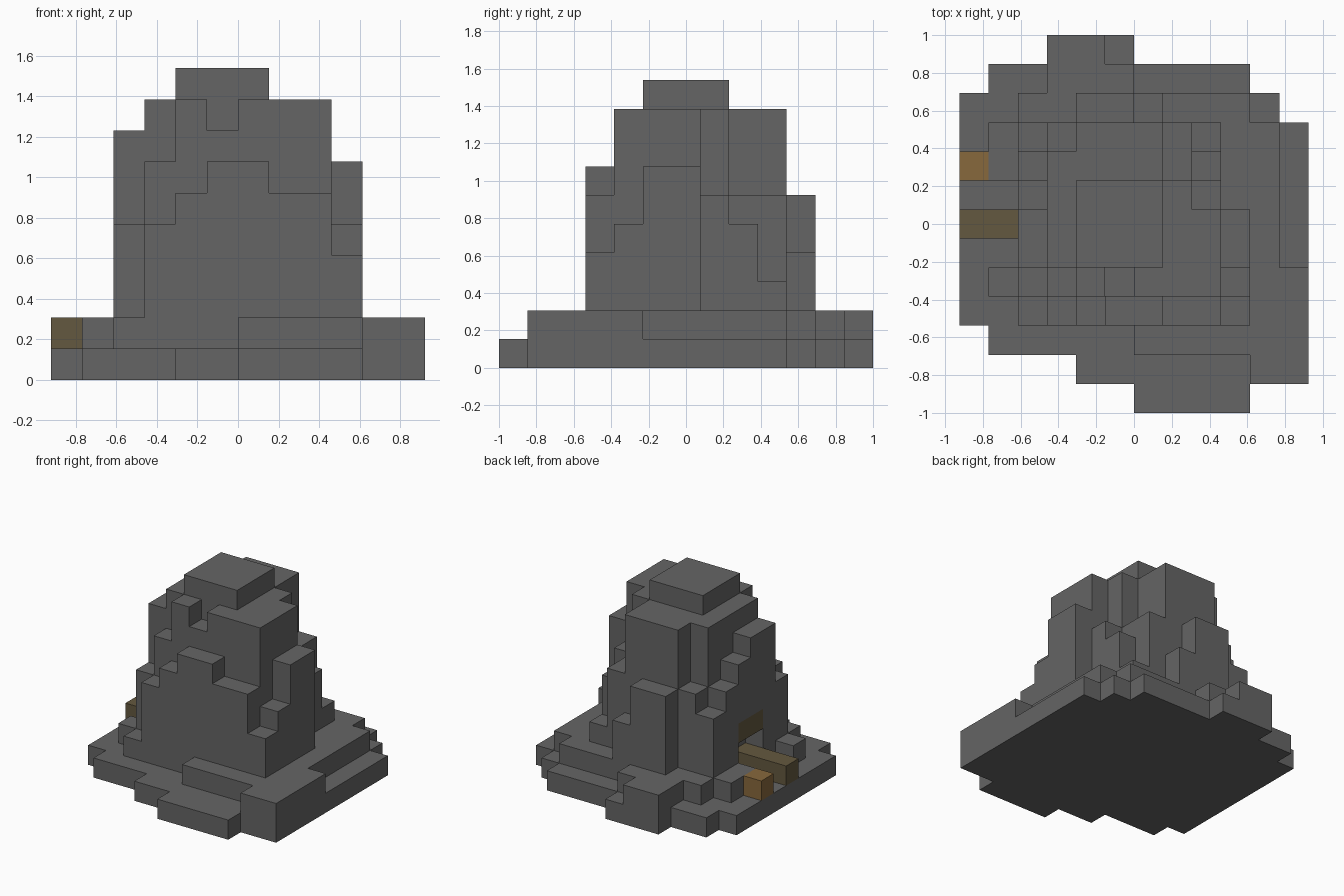
import bpy
import bmesh
from mathutils import Vector

default_cube = bpy.data.objects.get("Cube")
if default_cube:
    bpy.data.objects.remove(default_cube, do_unlink=True)

# The model is made of equal blocks on a grid, 12 wide, 13 deep, 10 high
BLOCK = 2 / 13
ORIGIN = Vector((-6 * BLOCK, -1, 0))


def make_material(name, colour):
    material = bpy.data.materials.new(name)
    material.use_nodes = True
    material.diffuse_color = (*colour, 1)
    shader = material.node_tree.nodes["Principled BSDF"]
    shader.inputs["Base Color"].default_value = (*colour, 1)
    return material


def blocks(left, right, front, back, top, bottom=0):
    """All grid cells inside a box."""
    return {(x, y, z) for x in range(left, right)
            for y in range(front, back) for z in range(bottom, top)}


def pile(boxes, top=None):
    """Union of several boxes, optionally all of one height."""
    cells = set()
    for box in boxes:
        cells |= blocks(*box) if top is None else blocks(*box, top)
    return cells


def skin(name, cells, solid, material):
    """Mesh the sides of the cells that do not touch another block."""
    bm = bmesh.new()
    for cell in cells:
        for axis in range(3):
            for side in (-1, 1):
                step = [0, 0, 0]
                step[axis] = side
                if tuple(c + s for c, s in zip(cell, step)) in solid:
                    continue
                normal = Vector(step)
                across = Vector([float(n == (axis + 1) % 3) for n in range(3)])
                up = normal.cross(across)
                middle = Vector(cell) + Vector((0.5, 0.5, 0.5)) + normal / 2
                corners = [middle + (across * a + up * b) / 2
                           for a, b in ((-1, -1), (1, -1), (1, 1), (-1, 1))]
                bm.faces.new([bm.verts.new(ORIGIN + c * BLOCK) for c in corners])
    bmesh.ops.remove_doubles(bm, verts=bm.verts, dist=BLOCK / 100)
    mesh = bpy.data.meshes.new(name)
    bm.to_mesh(mesh)
    bm.free()
    mesh.materials.append(material)
    obj = bpy.data.objects.new(name, mesh)
    bpy.context.collection.objects.link(obj)
    return obj


stone = make_material("grey stone", (0.13, 0.13, 0.13))
dark_wood = make_material("dark wood", (0.127, 0.098, 0.05))
light_wood = make_material("light wood", (0.242, 0.138, 0.045))

# Terrace: lower step with a ragged outline, then the raised step
lower_step = pile([
    (6, 10, 0, 1), (4, 12, 1, 2), (1, 12, 2, 3), (0, 12, 3, 10),
    (0, 11, 10, 11), (1, 10, 11, 12), (3, 6, 12, 13)], top=1)
upper_step = pile([
    (10, 12, 1, 5), (6, 12, 2, 3), (10, 11, 5, 10), (2, 10, 3, 11),
    (3, 6, 11, 12), (3, 5, 12, 13), (1, 2, 4, 5), (1, 2, 8, 10)], top=2)

# Tower: core and cap
core = pile([
    (4, 9, 4, 5, 9), (3, 9, 5, 7, 9), (3, 8, 7, 8, 9), (3, 7, 8, 9, 9),
    (4, 7, 9, 10, 9), (4, 7, 5, 8, 10)])
core -= blocks(5, 6, 4, 5, 9, 8)

# Stepped buttresses on each side of the core
front_steps = pile([
    (3, 9, 3, 4, 5), (4, 9, 3, 4, 6), (5, 7, 3, 4, 7), (9, 10, 3, 4, 4),
    (3, 4, 4, 5, 7), (9, 10, 4, 5, 5)])
left_steps = pile([
    (9, 10, 5, 7, 7), (8, 9, 7, 8, 6), (7, 8, 8, 10, 6),
    (8, 9, 8, 9, 5), (8, 9, 9, 10, 3)])
right_steps = pile([
    (2, 3, 4, 5, 5), (2, 3, 5, 7, 8), (2, 3, 7, 8, 7),
    (2, 3, 8, 9, 6), (2, 3, 9, 10, 5), (3, 4, 9, 10, 6)])
back_steps = pile([(4, 6, 10, 11, 6), (6, 7, 10, 11, 4)])

# Doorway with its lintel, the beam running out of it, and a crate
doorway = blocks(2, 3, 6, 8, 3, 1)
lintel = blocks(2, 3, 6, 8, 4, 3)
beam = blocks(0, 3, 6, 7, 2, 1)
crate = blocks(0, 1, 8, 9, 2, 1)

rock = (lower_step | upper_step | core | front_steps | left_steps
        | right_steps | back_steps) - doorway - lintel
terrace = {cell for cell in rock if cell[2] < 2}
solid = rock | lintel | beam | crate

skin("stone_terrace", terrace, solid, stone)
skin("stone_tower", rock - terrace, solid, stone)
skin("doorway_lintel", lintel, solid, dark_wood)
skin("doorway_beam", beam, solid, dark_wood)
skin("crate", crate, solid, light_wood)
